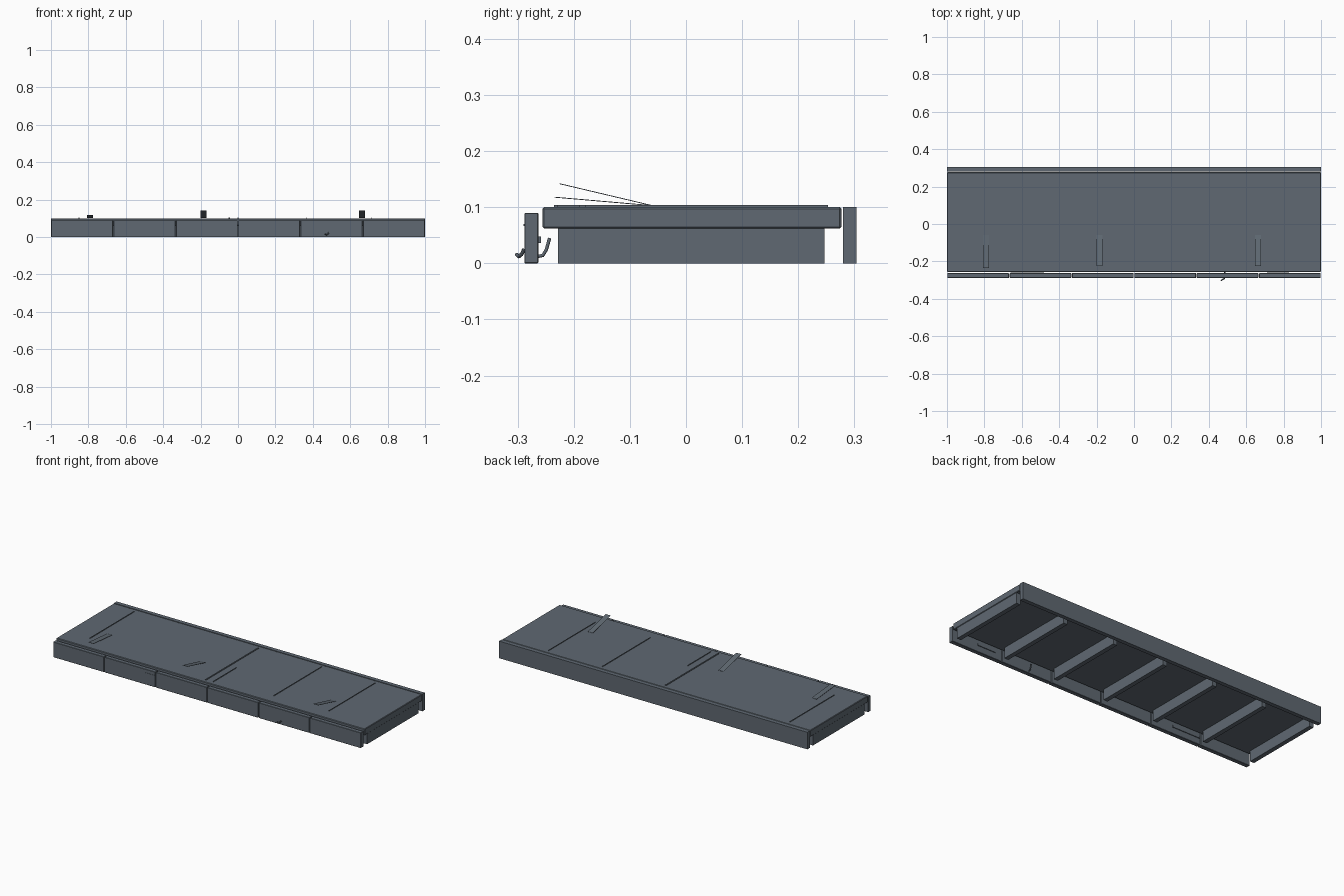
import bpy, bmesh, math
from mathutils import Vector

if "Cube" in bpy.data.objects:
    bpy.data.objects.remove(bpy.data.objects["Cube"])


def material(name, rgb):
    m = bpy.data.materials.new(name)
    m.diffuse_color = (*rgb, 1)
    m.use_nodes = True
    m.node_tree.nodes["Principled BSDF"].inputs["Base Color"].default_value = m.diffuse_color
    return m


GREY = material("slate grey", (0.115, 0.14, 0.168))


def mesh_object(name, bm, mat):
    me = bpy.data.meshes.new(name)
    bmesh.ops.recalc_face_normals(bm, faces=bm.faces)
    bm.to_mesh(me)
    bm.free()
    me.materials.append(mat)
    ob = bpy.data.objects.new(name, me)
    bpy.context.collection.objects.link(ob)
    return ob


def box(name, x, y, z, mat=GREY, bevel=0):
    bm = bmesh.new()
    bmesh.ops.create_cube(bm, size=1)
    for v in bm.verts:
        v.co = Vector([(a + b) / 2 + c * (b - a) for (a, b), c in zip((x, y, z), v.co)])
    if bevel:
        bmesh.ops.bevel(bm, geom=bm.edges[:], offset=bevel, segments=1, affect='EDGES')
    return mesh_object(name, bm, mat)


def splinter(name, x, y_tip, z_tip, width):
    # thin sliver peeling up from the deck towards the front
    bm = bmesh.new()
    y0, z0, t, h = -0.06, 0.102, 0.0015, width / 2
    loop = [(y0, z0), (y_tip, z_tip), (y_tip, z_tip + t), (y0, z0 + t)]
    a = [bm.verts.new((x - h, y, z)) for y, z in loop]
    b = [bm.verts.new((x + h, y, z)) for y, z in loop]
    bm.faces.new(a)
    bm.faces.new(b)
    for i in range(4):
        j = (i + 1) % 4
        bm.faces.new((a[i], a[j], b[j], b[i]))
    return mesh_object(name, bm, GREY)


def wire(name, pts, radius):
    cu = bpy.data.curves.new(name, 'CURVE')
    cu.dimensions = '3D'
    cu.bevel_depth = radius
    cu.bevel_resolution = 1
    cu.use_fill_caps = True
    sp = cu.splines.new('POLY')
    sp.points.add(len(pts) - 1)
    for p, co in zip(sp.points, pts):
        p.co = (*co, 1)
    cu.materials.append(GREY)
    ob = bpy.data.objects.new(name, cu)
    bpy.context.collection.objects.link(ob)


# main deck slab
box("deck", (-1, 1), (-0.256, 0.277), (0.062, 0.1), bevel=0.003)

# cross joists under the deck
for i in range(7):
    c = max(-0.984, min(0.984, -1 + i / 3))
    box("joist", (c - 0.013, c + 0.013), (-0.228, 0.247), (0, 0.064))

# rear fascia board
box("rear_board", (-1, 1), (0.28, 0.304), (0, 0.1))

# front fascia in six lengths
for i in range(6):
    a = -1 + i / 3
    box("front_board", (a + 0.002, a + 1 / 3 - 0.002), (-0.288, -0.263), (0, 0.09), bevel=0.0015)

# raised seams across the deck
for x, y0, y1, w in ((-0.85, -0.16, 0.25, 0.004), (-0.046, -0.235, 0.253, 0.007),
                     (0.0, -0.23, -0.015, 0.004), (0.365, -0.19, 0.253, 0.004),
                     (0.715, -0.18, 0.253, 0.003)):
    box("deck_seam", (x - w / 2, x + w / 2), (y0, y1), (0.099, 0.1035))

# peeling splinters
for x, y, z in ((-0.79, -0.234, 0.117), (-0.185, -0.225, 0.141), (0.662, -0.225, 0.141)):
    splinter("deck_splinter", x, y, z, 0.032)

# slivers on the front boards
box("front_sliver", (-0.40, -0.34), (-0.2895, -0.287), (0.066, 0.07))
for x0, x1 in ((-0.66, -0.48), (0.71, 0.83)):
    box("inner_sliver", (x0, x1), (-0.264, -0.2585), (0.036, 0.048))

# bent nail through the front fascia
wire("bent_nail_front", [(0.485, -0.289, 0.024), (0.48, -0.293, 0.016),
                         (0.472, -0.298, 0.012), (0.465, -0.302, 0.016)], 0.0035)
wire("bent_nail_back", [(0.485, -0.266, 0.012), (0.485, -0.255, 0.014),
                        (0.485, -0.249, 0.024), (0.485, -0.243, 0.045)], 0.0035)
